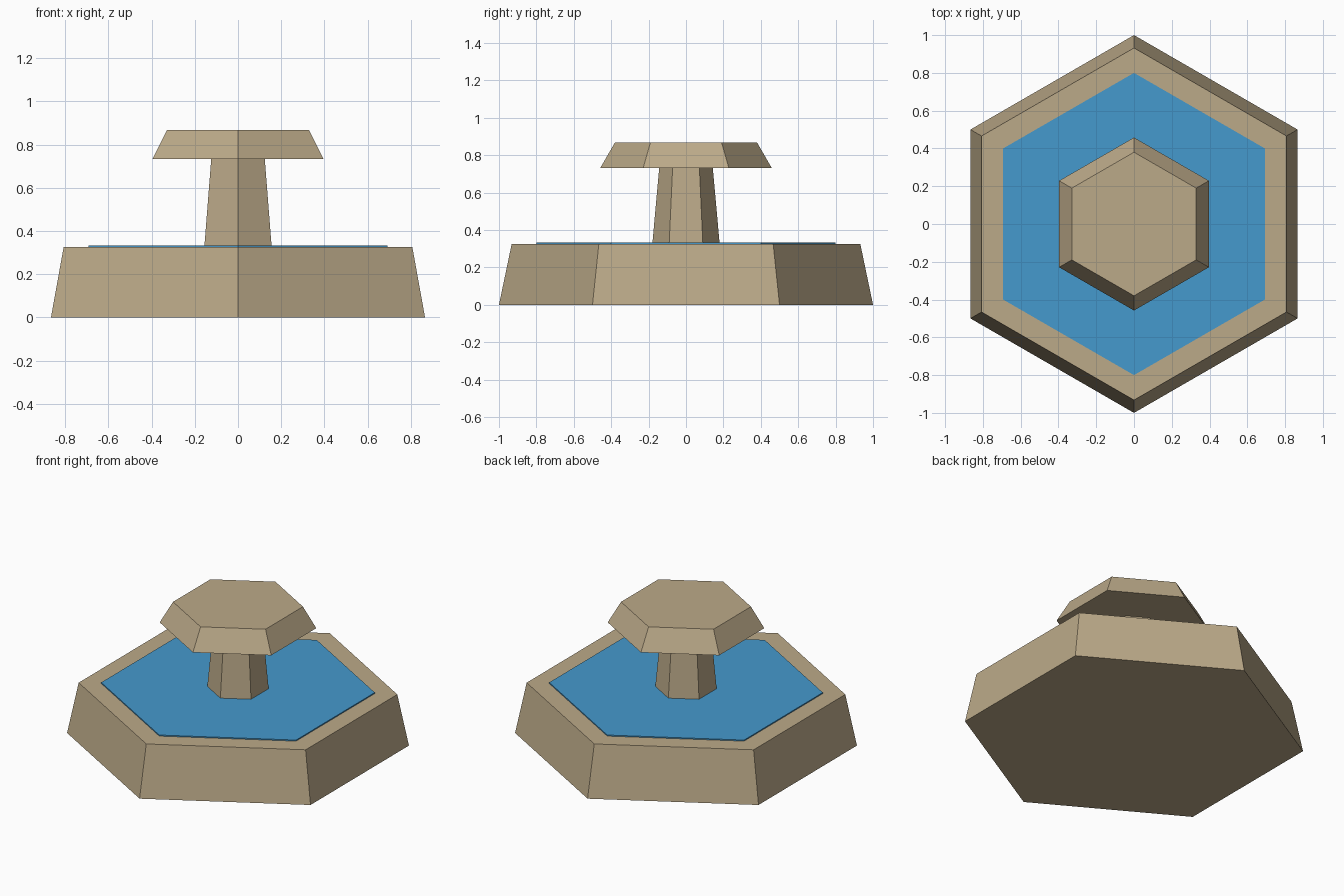
import bpy
import bmesh
from math import sin, cos, tau

cube = bpy.data.objects.get("Cube")
if cube:
    bpy.data.objects.remove(cube, do_unlink=True)


def make_material(name, rgb):
    mat = bpy.data.materials.new(name)
    mat.use_nodes = True
    colour = (*rgb, 1.0)
    mat.diffuse_color = colour
    bsdf = next(n for n in mat.node_tree.nodes if n.type == 'BSDF_PRINCIPLED')
    bsdf.inputs["Base Color"].default_value = colour
    return mat


def hex_frustum(name, r_bottom, r_top, z_bottom, z_top, mat):
    """Closed six-sided frustum with corners pointing along +y and -y."""
    bm = bmesh.new()
    rings = []
    for r, z in ((r_bottom, z_bottom), (r_top, z_top)):
        rings.append([bm.verts.new((r * sin(tau * i / 6), r * cos(tau * i / 6), z))
                      for i in range(6)])
    low, high = rings
    bm.faces.new(low)
    bm.faces.new(high)
    for i in range(6):
        j = (i + 1) % 6
        bm.faces.new((low[i], low[j], high[j], high[i]))
    bmesh.ops.recalc_face_normals(bm, faces=bm.faces)
    mesh = bpy.data.meshes.new(name)
    bm.to_mesh(mesh)
    bm.free()
    mesh.materials.append(mat)
    obj = bpy.data.objects.new(name, mesh)
    bpy.context.collection.objects.link(obj)
    return obj


stone = make_material("sandstone", (0.50, 0.40, 0.25))
water = make_material("water blue", (0.06, 0.32, 0.61))

# Wide basin and the thin sheet of water on it
hex_frustum("basin", 1.0, 0.932, 0.0, 0.326, stone)
hex_frustum("water_surface", 0.8, 0.8, 0.325, 0.333, water)

# Tapered pillar carrying the flared cap
hex_frustum("pillar", 0.18, 0.143, 0.326, 0.735, stone)
hex_frustum("cap", 0.458, 0.38, 0.733, 0.868, stone)
